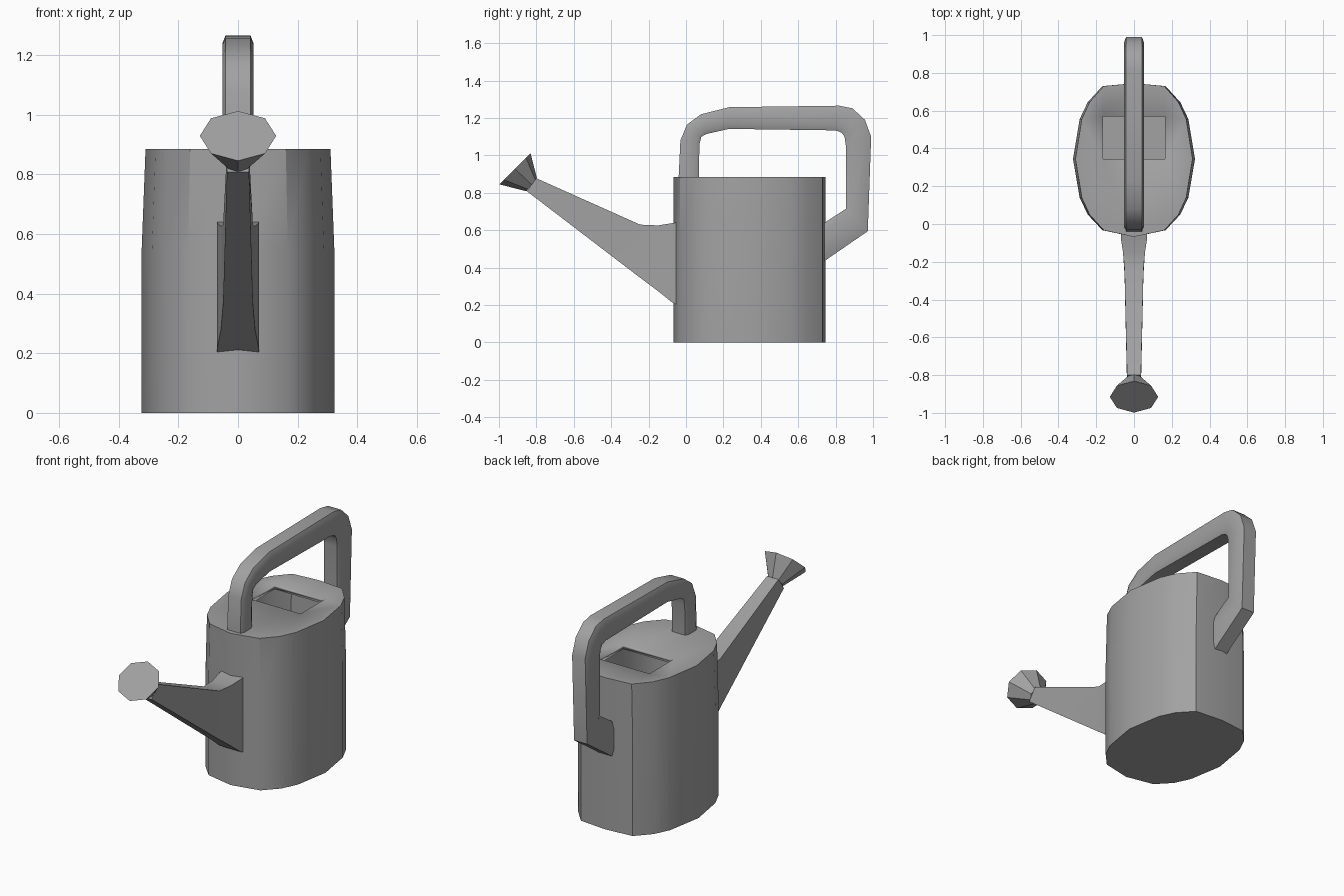
import bpy
import bmesh
import math
from mathutils import Vector

cube = bpy.data.objects.get("Cube")
if cube:
    bpy.data.objects.remove(cube)

GREY = (0.36, 0.36, 0.36, 1)
metal = bpy.data.materials.new("plain_grey")
metal.use_nodes = True
metal.diffuse_color = GREY
metal.node_tree.nodes["Principled BSDF"].inputs["Base Color"].default_value = GREY


def finish(name, bm, angle):
    """Turn a bmesh into a shaded, coloured object."""
    bmesh.ops.recalc_face_normals(bm, faces=bm.faces)
    mesh = bpy.data.meshes.new(name)
    bm.to_mesh(mesh)
    bm.free()
    mesh.materials.append(metal)
    obj = bpy.data.objects.new(name, mesh)
    bpy.context.collection.objects.link(obj)
    bpy.ops.object.select_all(action="DESELECT")
    obj.select_set(True)
    bpy.context.view_layer.objects.active = obj
    bpy.ops.object.shade_smooth_by_angle(angle=math.radians(angle))
    return obj


def bridge(bm, rings):
    """Skin a list of equal vertex rings with quads."""
    for a, b in zip(rings, rings[1:]):
        n = len(a)
        for i in range(n):
            j = (i + 1) % n
            bm.faces.new((a[i], a[j], b[j], b[i]))


def loft(name, sections, angle):
    """Closed solid through a list of cross-sections."""
    bm = bmesh.new()
    rings = [[bm.verts.new(p) for p in s] for s in sections]
    bridge(bm, rings)
    bm.faces.new(rings[0])
    bm.faces.new(rings[-1])
    return finish(name, bm, angle)


# Tank: hollow faceted oval with a rectangular filling hole in the lid
right_half = [(0, -0.068), (0.167, -0.033), (0.245, 0.05), (0.288, 0.14),
              (0.323, 0.345), (0.288, 0.555), (0.245, 0.645), (0.167, 0.73), (0, 0.745)]
outline = right_half + [(-x, y) for x, y in right_half[-2:0:-1]]
bm = bmesh.new()
levels = [(0, 1), (0.55, 1), (0.885, 0.96)]
rings = [[bm.verts.new((x * s, y, z)) for x, y in outline] for z, s in levels]
bridge(bm, rings)
bm.faces.new(rings[0])
hole = [bm.verts.new((x, y, 0.885)) for x, y in
        ((-0.163, 0.345), (0.163, 0.345), (0.163, 0.57), (-0.163, 0.57))]
hole_edges = [bm.edges.new((hole[i], hole[i - 1])) for i in range(4)]
rim_edges = [e for e in bm.edges if all(v in rings[-1] for v in e.verts)]
bmesh.ops.triangle_fill(bm, use_beauty=True, edges=rim_edges + hole_edges)
tank = finish("tank", bm, 35)
wall = tank.modifiers.new("wall", "SOLIDIFY")
wall.thickness = 0.03
wall.offset = -1


# Spout: tapering four-sided tube, each row is top point, bottom point, half width
def spout_section(top, bottom, w):
    return [(-w, *top), (w, *top), (w, *bottom), (-w, *bottom)]


loft("spout", [
    spout_section((-0.045, 0.642), (-0.045, 0.2), 0.07),
    spout_section((-0.075, 0.638), (-0.075, 0.215), 0.07),
    spout_section((-0.15, 0.626), (-0.15, 0.275), 0.058),
    spout_section((-0.245, 0.63), (-0.27, 0.365), 0.05),
    spout_section((-0.8, 0.878), (-0.85, 0.808), 0.037),
], 30)


# Sprinkler head: flared octagonal cone
def octagon(centre, slope, rx, rt):
    up = Vector((0, math.cos(slope), math.sin(slope)))
    side = Vector((1, 0, 0))
    turns = [math.tau * i / 8 for i in range(8)]
    return [Vector(centre) + side * rx * math.cos(t) + up * rt * math.sin(t) for t in turns]


loft("sprinkler_head", [
    octagon((0, -0.825, 0.844), math.radians(52), 0.045, 0.045),
    octagon((0, -0.915, 0.929), math.radians(45), 0.128, 0.118),
], 25)

# Handle: bent bar with chamfered sides, as outer and inner point pairs
handle_path = [
    ((-0.04, 0.87), (0.068, 0.87)),
    ((-0.03, 1.08), (0.072, 1.06)),
    ((0.005, 1.165), (0.082, 1.1)),
    ((0.08, 1.22), (0.11, 1.115)),
    ((0.23, 1.258), (0.23, 1.142)),
    ((0.82, 1.266), (0.8, 1.134)),
    ((0.89, 1.252), (0.832, 1.122)),
    ((0.957, 1.19), (0.848, 1.1)),
    ((0.99, 1.1), (0.855, 1.05)),
    ((0.972, 0.595), (0.855, 0.715)),
    ((0.725, 0.425), (0.725, 0.63)),
]
sections = []
for outer, inner in handle_path:
    o, i = Vector(outer), Vector(inner)
    a, b = o.lerp(i, 0.2), o.lerp(i, 0.8)
    half = [(0.042, o), (0.052, a), (0.052, b), (0.042, i)]
    sections.append([(w, *p) for w, p in half] + [(-w, *p) for w, p in reversed(half)])
loft("handle", sections, 40)
